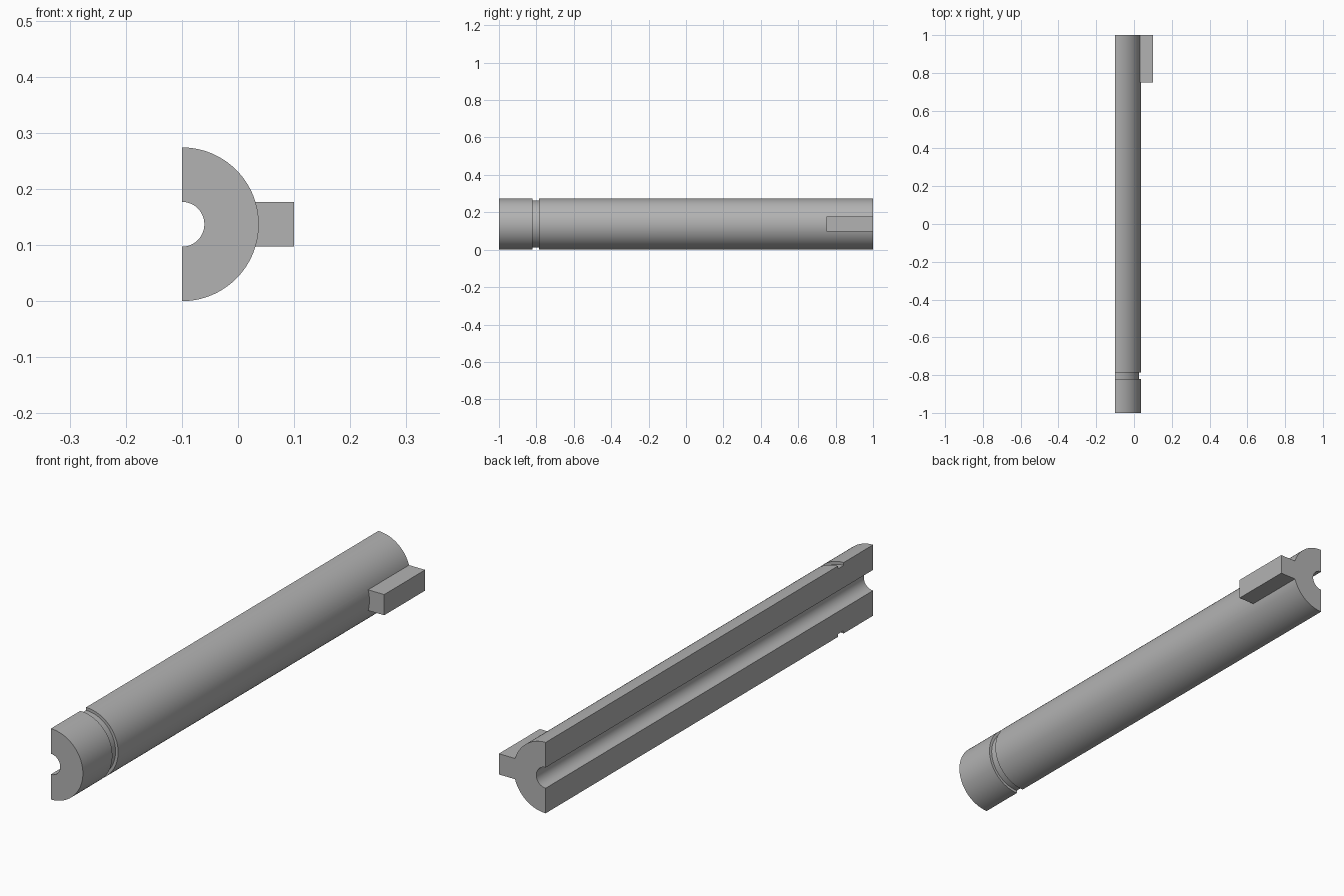
import bpy, bmesh, math
from mathutils import Vector

if "Cube" in bpy.data.objects:
    bpy.data.objects.remove(bpy.data.objects["Cube"], do_unlink=True)

AXIS = Vector((-0.1, 0, 0.137))
OUTER, BORE, NECK = 0.137, 0.04, 0.126

steel = bpy.data.materials.new("grey steel")
steel.use_nodes = True
grey = (0.45, 0.45, 0.45, 1)
steel.diffuse_color = grey
steel.node_tree.nodes["Principled BSDF"].inputs["Base Color"].default_value = grey


def make_object(name, bm):
    bmesh.ops.recalc_face_normals(bm, faces=bm.faces)
    mesh = bpy.data.meshes.new(name)
    bm.to_mesh(mesh)
    bm.free()
    mesh.materials.append(steel)
    obj = bpy.data.objects.new(name, mesh)
    bpy.context.collection.objects.link(obj)
    return obj


# Half shaft: wall section with a ring groove, spun half a turn about y
section = [(BORE, -1), (OUTER, -1), (OUTER, -0.82), (NECK, -0.82),
           (NECK, -0.785), (OUTER, -0.785), (OUTER, 1), (BORE, 1)]
bm = bmesh.new()
start = bm.faces.new([bm.verts.new(AXIS + Vector((0, y, r))) for r, y in section])
end = bmesh.ops.duplicate(bm, geom=[start] + start.edges[:] + start.verts[:])["geom"]
edges = [e for e in end if isinstance(e, bmesh.types.BMEdge)]
bmesh.ops.spin(bm, geom=edges, cent=AXIS, axis=(0, 1, 0),
               angle=math.pi, steps=64, use_duplicate=False)
rim = [e for e in bm.edges if e.is_boundary and e not in start.edges[:]
       and all(v.co.z < AXIS.z for v in e.verts)]
bmesh.ops.contextual_create(bm, geom=rim)
bmesh.ops.remove_doubles(bm, verts=bm.verts, dist=0.0001)
shaft = make_object("half_shaft", bm)

# Key: square bar on the outer side at the rear end, joined to the shaft
bm = bmesh.new()
bmesh.ops.create_cube(bm, size=1)
for v in bm.verts:
    v.co.x = 0.1 if v.co.x > 0 else -0.02
    v.co.y = 1 if v.co.y > 0 else 0.75
    v.co.z = AXIS.z + v.co.z * 0.08
key = make_object("key", bm)

union = shaft.modifiers.new("key joint", "BOOLEAN")
union.operation = "UNION"
union.solver = "EXACT"
union.object = key
bpy.context.view_layer.objects.active = shaft
shaft.select_set(True)
bpy.ops.object.modifier_apply(modifier=union.name)
bpy.data.objects.remove(key, do_unlink=True)
shaft.name = "half_shaft_with_key"
bpy.ops.object.shade_smooth_by_angle(angle=math.radians(30))
